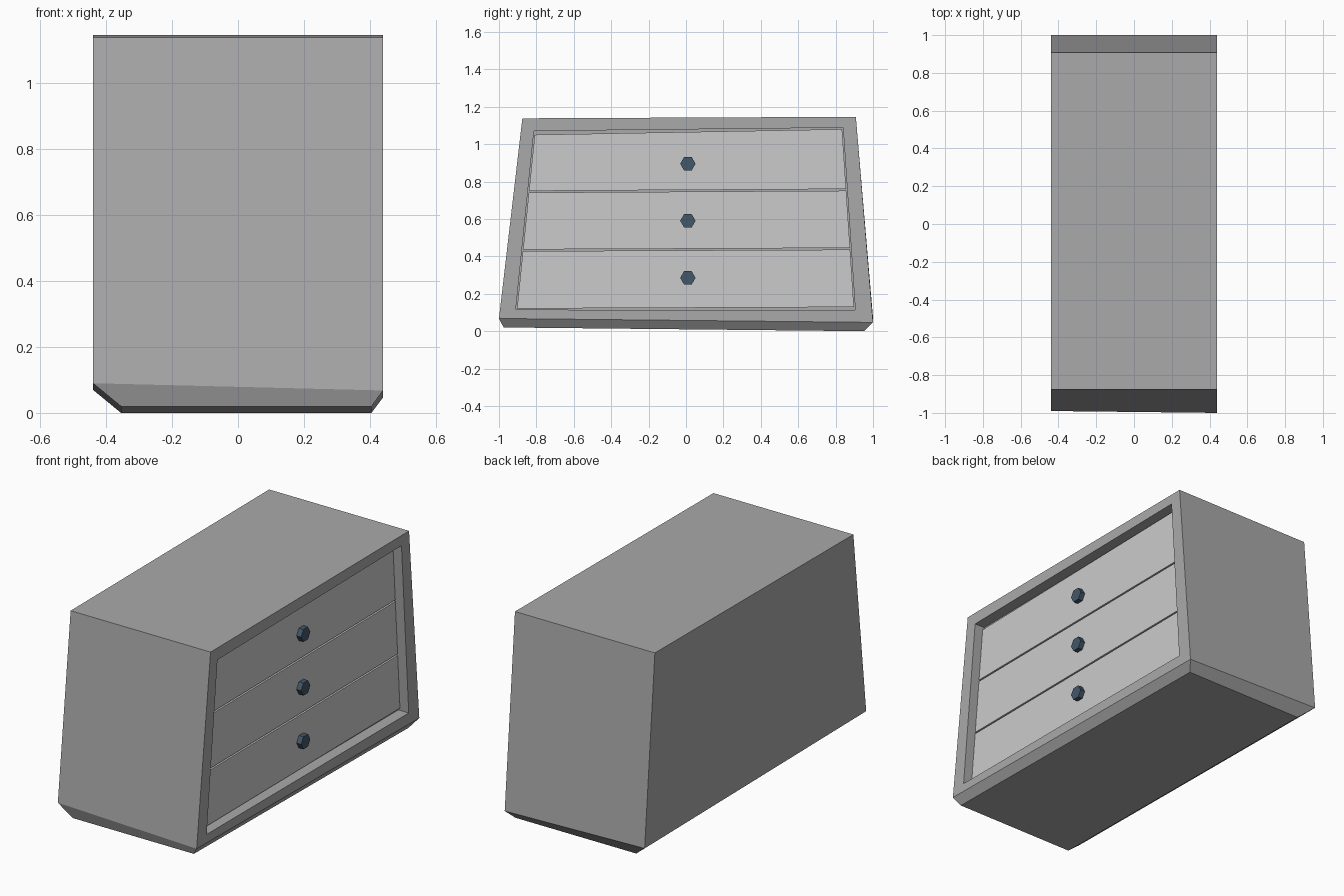
import bpy, bmesh, math
from mathutils import Vector, Matrix

if "Cube" in bpy.data.objects:
    bpy.data.objects.remove(bpy.data.objects["Cube"])


def paint(ob, name, rgb):
    mat = bpy.data.materials.get(name) or bpy.data.materials.new(name)
    mat.diffuse_color = (*rgb, 1)
    mat.use_nodes = True
    mat.node_tree.nodes["Principled BSDF"].inputs["Base Color"].default_value = mat.diffuse_color
    ob.data.materials.append(mat)


def finish(bm, name):
    bmesh.ops.recalc_face_normals(bm, faces=bm.faces)
    mesh = bpy.data.meshes.new(name)
    bm.to_mesh(mesh)
    bm.free()
    ob = bpy.data.objects.new(name, mesh)
    bpy.context.collection.objects.link(ob)
    return ob


def bridge(bm, a, b, skip=()):
    for i in range(4):
        if i not in skip:
            j = (i + 1) % 4
            bm.faces.new((a[i], a[j], b[j], b[i]))


# Cabinet body: slanted box with a chamfered foot and a recessed +x side
X = 0.44
bm = bmesh.new()
def ring(pts):
    return [bm.verts.new(p) for p in pts]
bottom = ring([(-.355, -.975, .02), (.405, -.975, .02), (.405, .953, 0), (-.355, .953, 0)])
middle = ring([(-X, -.99, .09), (X, -1, .068), (X, 1, .047), (-X, 1, .07)])
top = ring([(-X, -.875, 1.138), (X, -.875, 1.138), (X, .908, 1.146), (-X, .908, 1.146)])
bm.faces.new(bottom)
bm.faces.new(top)
bridge(bm, bottom, middle)
bridge(bm, middle, top, skip=(1,))
opening = [(-.91, .115), (.905, .112), (.84, 1.088), (-.813, 1.07)]
outer = [middle[1], middle[2], top[2], top[1]]
rim = ring([(X, y, z) for y, z in opening])
floor = ring([(.375, y, z) for y, z in opening])
bridge(bm, outer, rim)
bridge(bm, rim, floor)
bm.faces.new(floor)
paint(finish(bm, "cabinet_body"), "dark_grey", (.4, .4, .4))

# Drawer fronts: slanted slabs spanning the recess between left and right heights
def side_y(z, right):
    (y0, z0), (y1, z1) = (opening[1], opening[2]) if right else (opening[0], opening[3])
    y = y0 + (y1 - y0) * (z - z0) / (z1 - z0)
    return y - .006 if right else y + .006

rows = [((.121, .129), (.428, .436), .285),
        ((.437, .445), (.741, .751), .59),
        ((.750, .760), (1.05, 1.08), .895)]
for n, (low, high, knob_z) in enumerate(rows, 1):
    bm = bmesh.new()
    outline = [(side_y(low[0], 0), low[0]), (side_y(low[1], 1), low[1]),
               (side_y(high[1], 1), high[1]), (side_y(high[0], 0), high[0])]
    back = ring([(.37, y, z) for y, z in outline])
    front = ring([(.39, y, z) for y, z in outline])
    bridge(bm, back, front)
    bm.faces.new(back)
    bm.faces.new(front)
    finish(bm, f"drawer_front_{n}")

    # Six-sided knob
    bm = bmesh.new()
    turn = Matrix.Translation((.402, .01, knob_z)) @ Matrix.Rotation(math.pi / 2, 4, 'Y') \
        @ Matrix.Rotation(math.pi / 2, 4, 'Z')
    bmesh.ops.create_cone(bm, cap_ends=True, segments=6, radius1=.041, radius2=.041,
                          depth=.034, matrix=turn)
    # point the hexagon's corners along y
    if max(v.co.y for v in bm.verts) - .01 < .04:
        bmesh.ops.rotate(bm, verts=bm.verts, cent=Vector((.402, .01, knob_z)),
                         matrix=Matrix.Rotation(math.pi / 6, 3, 'X'))
    paint(finish(bm, f"drawer_knob_{n}"), "knob_blue_grey", (.055, .095, .14))
